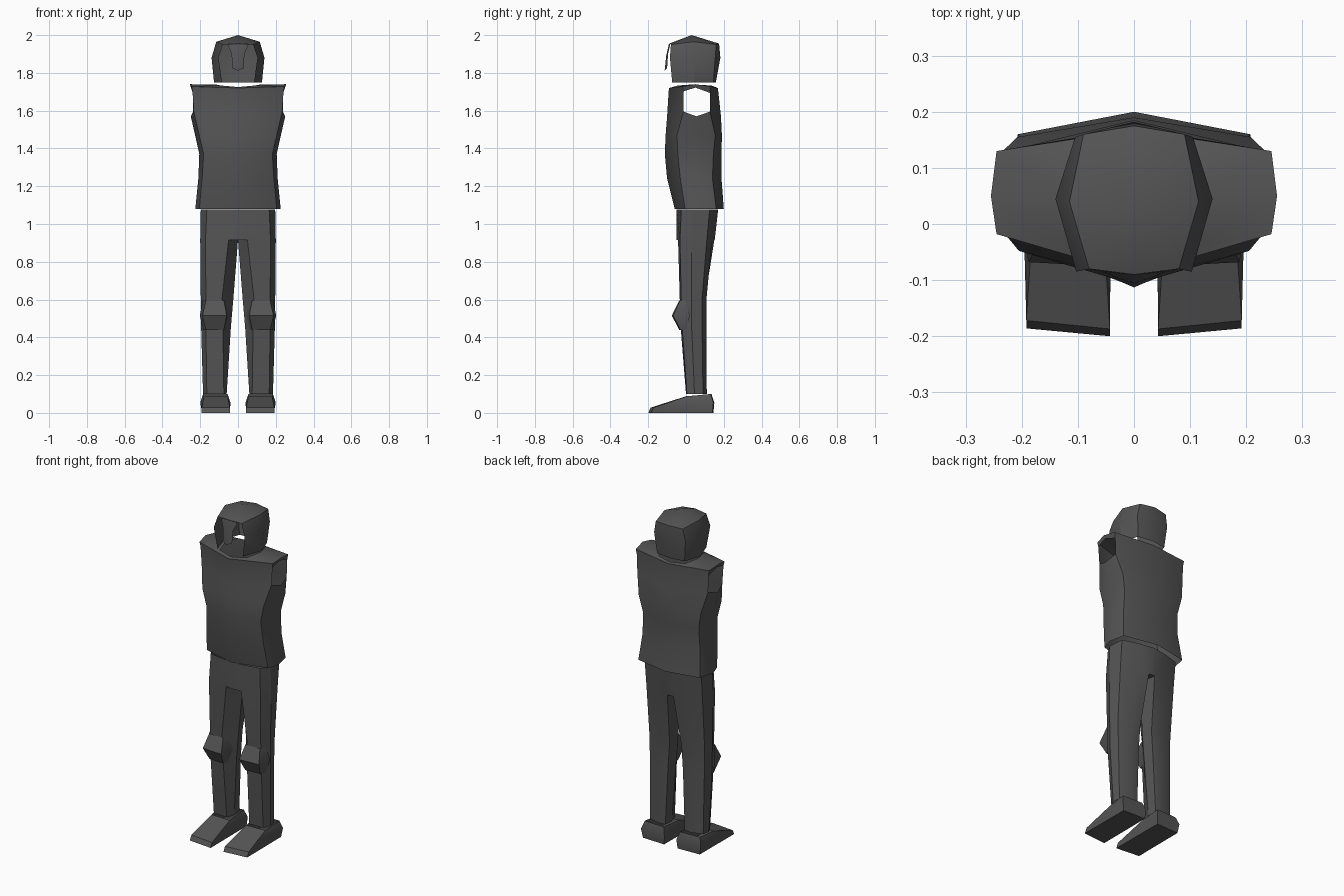
import bpy
from math import radians

# Dark grey used by every part
dark = bpy.data.materials.new("dark_grey")
dark.diffuse_color = (.09, .09, .09, 1)


def add_part(name, rings, closed=False, skip=(), extra=()):
    """Skin rings listed top to bottom (points counter-clockwise from above),
    then mirror across x. skip: (ring, point) cells left open."""
    n = len(rings[0])
    verts = [p for r in rings for p in r]
    faces = []
    for r in range(len(rings) - 1):
        for i in range(n if closed else n - 1):
            if (r, i) in skip:
                continue
            j = (i + 1) % n
            faces.append((r * n + i, (r + 1) * n + i, (r + 1) * n + j, r * n + j))
    for poly in extra:
        ids = []
        for p in poly:
            if p not in verts:
                verts.append(p)
            ids.append(verts.index(p))
        faces.append(tuple(ids))
    me = bpy.data.meshes.new(name)
    me.from_pydata(verts, [], faces)
    me.update()
    me.materials.append(dark)
    ob = bpy.data.objects.new(name, me)
    bpy.context.collection.objects.link(ob)
    mod = ob.modifiers.new("Mirror", 'MIRROR')
    mod.use_axis = (True, False, False)
    mod.merge_threshold = 0.0005
    bpy.ops.object.select_all(action='DESELECT')
    ob.select_set(True)
    bpy.context.view_layer.objects.active = ob
    bpy.ops.object.shade_smooth_by_angle(angle=radians(33))
    return ob


def level(z, pts):
    return [(x, y, z) for x, y in pts]


# Helmet: brow ring, temple ring, rim ring, with an open face
brow = [(0, -.09, 1.955), (.08, -.08, 1.95), (.115, .04, 1.965), (.09, .16, 1.95), (0, .175, 1.955)]
crown = (0, .03, 2.0)
add_part("helmet", [
    brow,
    level(1.88, [(0, -.1), (.103, -.085), (.14, .045), (.105, .155), (0, .182)]),
    level(1.75, [(0, -.085), (.085, -.073), (.127, .045), (.092, .145), (0, .158)]),
], skip={(0, 0), (1, 0)},
    extra=[(crown, a, b) for a, b in zip(brow, brow[1:])])

# Nose guard hanging from the brow
add_part("nose_guard", [
    [(0, -.09, 1.955), (.055, -.084, 1.95)],
    [(0, -.105, 1.89), (.034, -.095, 1.90)],
    [(0, -.113, 1.812), (.03, -.10, 1.825)],
])

# Torso shell: neck opening, shoulders with lip, arm holes, waist, hem
add_part("torso", [
    [(0, -.07, 1.725), (.09, -.045, 1.733), (.115, .05, 1.738), (.09, .135, 1.733), (0, .155, 1.725)],
    [(0, -.09, 1.72), (.245, -.018, 1.728), (.255, .05, 1.74), (.245, .13, 1.728), (0, .168, 1.72)],
    [(0, -.092, 1.70), (.241, -.014, 1.702), (.245, .05, 1.722), (.24, .127, 1.694), (0, .171, 1.70)],
    [(0, -.10, 1.57), (.234, -.013, 1.595), (.25, .055, 1.57), (.237, .127, 1.595), (0, .185, 1.57)],
    level(1.47, [(0, -.108), (.205, -.048), (.227, .053), (.208, .155), (0, .19)]),
    level(1.37, [(0, -.112), (.182, -.043), (.205, .052), (.187, .145), (0, .188)]),
    level(1.24, [(0, -.10), (.19, -.03), (.21, .055), (.192, .14), (0, .188)]),
    level(1.08, [(0, -.06), (.205, -.005), (.226, .06), (.207, .16), (0, .2)]),
], skip={(2, 1), (2, 2)})

# Trousers: waist ring splitting into a seven-sided leg; last point is the inner leg
front_crotch, back_crotch = (0, -.05, .915), (0, .152, .915)
add_part("trousers", [
    level(1.076, [(0, -.05), (.165, -.025), (.197, .03), (.19, .125), (.1, .152), (0, .17), (0, .05)]),
    level(.915, [(.05, -.042), (.172, -.032), (.2, .03), (.188, .11), (.1, .138), (.02, .15), (0, .05)]),
    level(.60, [(.085, -.033), (.17, -.025), (.197, .03), (.185, .085), (.1, .108), (.04, .1), (.025, .04)]),
    level(.45, [(.08, -.028), (.17, -.02), (.195, .03), (.182, .085), (.1, .108), (.05, .1), (.038, .04)]),
    level(.10, [(.075, .0), (.165, .005), (.185, .045), (.178, .09), (.11, .11), (.065, .105), (.06, .05)]),
], closed=True, skip={(0, 5), (0, 6)},
    extra=[[(0, -.05, 1.076), front_crotch, (.05, -.042, .915)],
           [front_crotch, (0, .05, .915), (.05, -.042, .915)],
           [(0, .17, 1.076), (.02, .15, .915), back_crotch],
           [back_crotch, (.02, .15, .915), (0, .05, .915)]])

# Knee pads wrapping the front of each leg
add_part("knee_pads", [
    level(.595, [(.065, .0), (.075, -.036), (.17, -.033), (.187, .0)]),
    level(.515, [(.045, .02), (.06, -.075), (.188, -.068), (.202, .02)]),
    level(.44, [(.065, .0), (.075, -.036), (.17, -.03), (.185, .0)]),
])

# Shoes: ankle ring, upper edge, sole
sole = level(0, [(.043, -.2), (.192, -.186), (.19, .14), (.045, .145)])
add_part("shoes", [
    [(.055, 0, .088), (.18, .005, .088), (.185, .13, .1), (.055, .135, .1)],
    [(.043, -.187, .028), (.192, -.172, .028), (.2, .145, .055), (.04, .15, .055)],
    sole,
], closed=True, extra=[sole[::-1]])
